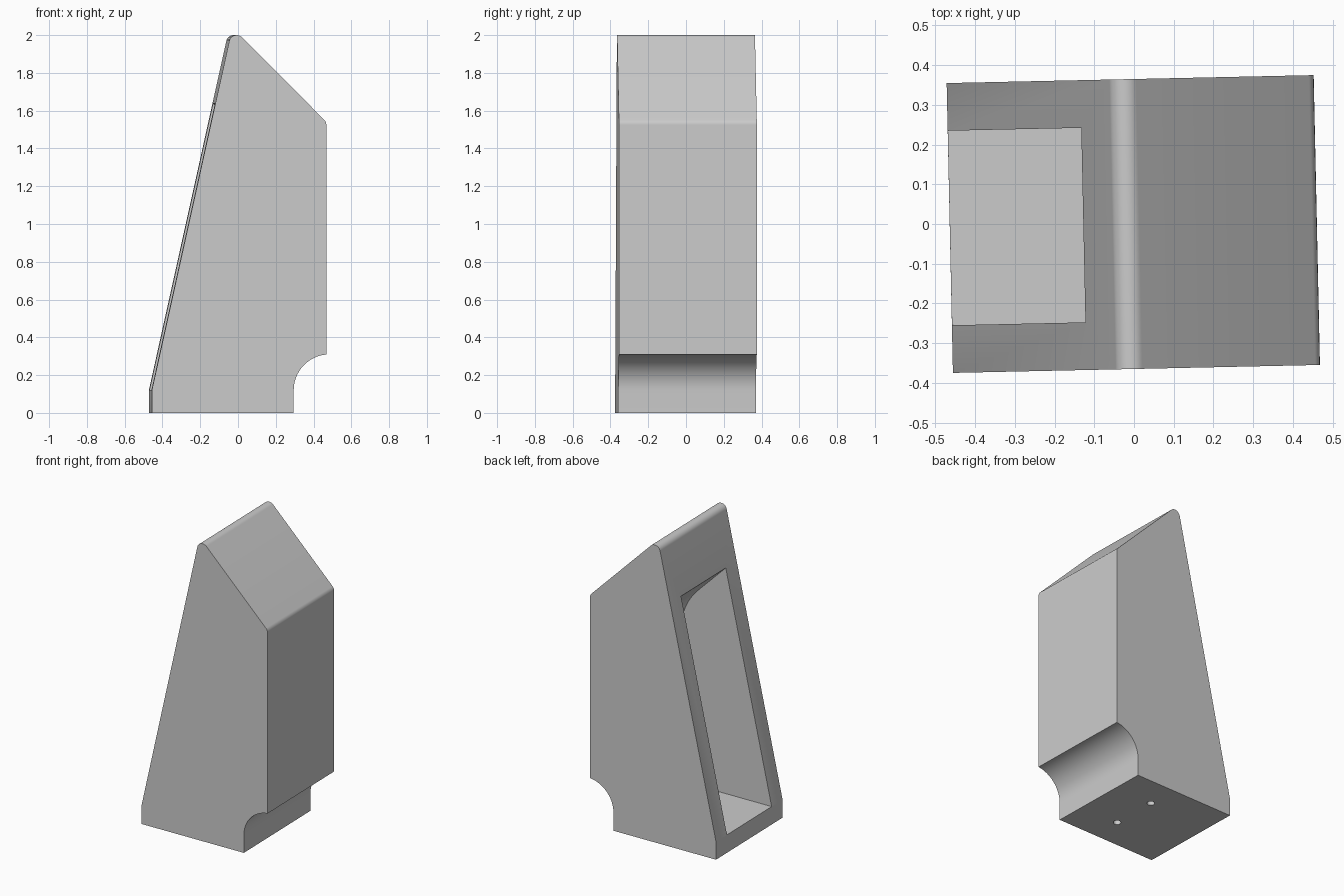
import bpy
import bmesh
import math
from mathutils import Vector, Matrix

cube = bpy.data.objects.get("Cube")
if cube:
    bpy.data.objects.remove(cube, do_unlink=True)

DEPTH = 0.73            # overall depth of the body
POCKET_DEPTH = 0.49     # clear width between the side walls
TURN = Matrix.Rotation(math.radians(1.24), 4, 'Z')

grey = bpy.data.materials.new("plain_grey")
grey.use_nodes = True
colour = (0.6, 0.6, 0.6, 1)
grey.diffuse_color = colour
grey.node_tree.nodes["Principled BSDF"].inputs["Base Color"].default_value = colour


def arc(cx, cz, r, start, end, steps=16):
    """Points along an arc, angles in degrees."""
    angles = [math.radians(start + (end - start) * i / steps) for i in range(steps + 1)]
    return [(cx + r * math.cos(a), cz + r * math.sin(a)) for a in angles]


def finish(bm, name):
    bmesh.ops.recalc_face_normals(bm, faces=bm.faces)
    bm.transform(TURN)
    mesh = bpy.data.meshes.new(name)
    bm.to_mesh(mesh)
    bm.free()
    mesh.materials.append(grey)
    obj = bpy.data.objects.new(name, mesh)
    bpy.context.collection.objects.link(obj)
    return obj


def extrude_profile(name, points, depth):
    """Extrude an x-z outline along y, centred."""
    bm = bmesh.new()
    face = bm.faces.new([bm.verts.new((x, -depth / 2, z)) for x, z in points])
    new = bmesh.ops.extrude_face_region(bm, geom=[face])["geom"]
    moved = [v for v in new if isinstance(v, bmesh.types.BMVert)]
    bmesh.ops.translate(bm, vec=Vector((0, depth, 0)), verts=moved)
    return finish(bm, name)


def cut(target, cutter):
    mod = target.modifiers.new("cut", 'BOOLEAN')
    mod.operation = 'DIFFERENCE'
    mod.solver = 'EXACT'
    mod.object = cutter
    bpy.context.view_layer.objects.active = target
    bpy.ops.object.modifier_apply(modifier=mod.name)
    bpy.data.objects.remove(cutter, do_unlink=True)


# Body outline: foot, concave notch, upright side, bevelled top, rounded ridge, long slope
outline = [(-0.464, 0), (0.287, 0)]
outline += arc(0.477, 0.12, 0.19, 180, 95)
outline += arc(0.42, 1.524, 0.04, 0, 45, 8)
outline += arc(-0.015, 1.96, 0.04, 45, 167.5)
outline += [(-0.464, 0.12)]
body = extrude_profile("wedge_body", outline, DEPTH)

# Pocket opening through the long slope, with a curved ceiling
WALL, R = 0.2, 0.42
corner_z = 1.51 - WALL
pocket = [(-0.7, 0.1205), (WALL, 0.1205)]
pocket += arc(WALL - R, corner_z - R * math.tan(math.radians(22.5)), R, 0, 45)
pocket += [(-0.327, 1.837), (-0.7, 1.837)]
cut(body, extrude_profile("pocket_cutter", pocket, POCKET_DEPTH))

# Two screw holes through the floor
for y in (-0.157, 0.157):
    bm = bmesh.new()
    bmesh.ops.create_cone(bm, cap_ends=True, segments=24, radius1=0.024, radius2=0.024,
                          depth=0.3, matrix=Matrix.Translation((0, y, 0.06)))
    cut(body, finish(bm, "hole_cutter"))

# Smooth the rounded parts, keep the corners sharp
bpy.ops.object.select_all(action='DESELECT')
body.select_set(True)
bpy.context.view_layer.objects.active = body
bpy.ops.object.shade_smooth_by_angle(angle=math.radians(20))
